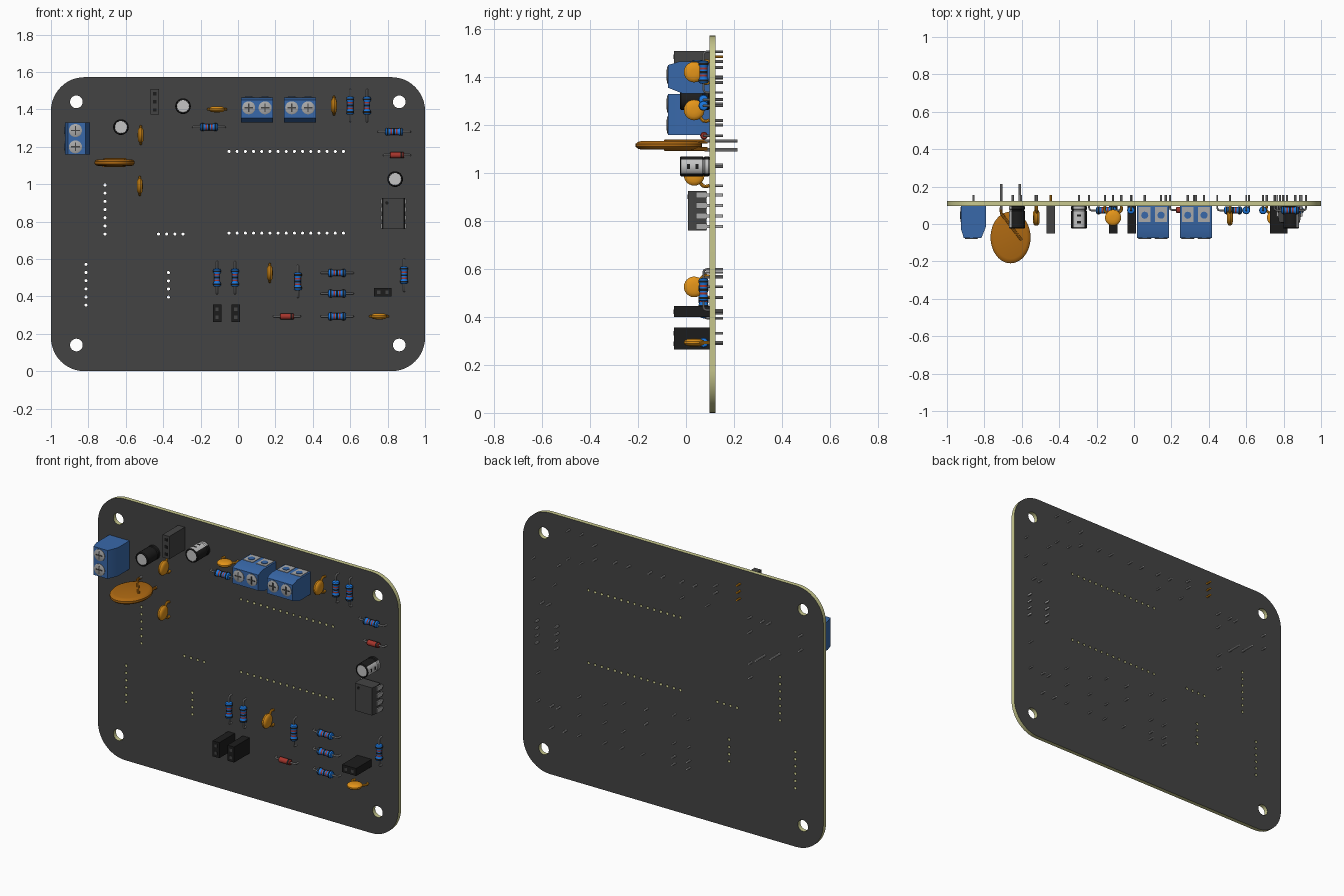
import bpy, bmesh, math
from mathutils import Matrix, Vector

if "Cube" in bpy.data.objects:
    bpy.data.objects.remove(bpy.data.objects["Cube"])

PALETTE = {
    "dark_grey": (.057, .057, .057), "cream": (.58, .58, .27),
    "terminal_blue": (.04, .14, .40), "resistor_blue": (.01, .19, .76),
    "orange": (.78, .30, .01), "amber_brown": (.42, .14, .006),
    "red": (.38, .035, .025), "silver": (.40, .40, .40),
    "black": (.012, .012, .012), "pale_grey": (.55, .55, .55)}
NAMES = list(PALETTE)
GREY, CREAM, TBLUE, RBLUE, ORANGE, AMBER, RED, SILVER, BLACK, PALE = range(10)
MATS = []
for label, rgb in PALETTE.items():
    m = bpy.data.materials.new(label)
    m.use_nodes = True
    m.diffuse_color = (*rgb, 1)
    m.node_tree.nodes["Principled BSDF"].inputs["Base Color"].default_value = (*rgb, 1)
    MATS.append(m)

FRONT = .097      # y of the board's front face
THICK = .025
PITCH = .0437     # pin spacing
TAIL = -.058      # how far pins reach behind the front face
T, R = Matrix.Translation, Matrix.Rotation
QUARTER = math.pi / 2
ALONG_X = R(QUARTER, 4, 'Y')
ALONG_Y = R(QUARTER, 4, 'X')


# Parts are built lying on the board: local z points out of its front face.
def finish(name, bm):
    bmesh.ops.recalc_face_normals(bm, faces=bm.faces)
    used = sorted({f.material_index for f in bm.faces})
    for f in bm.faces:
        f.material_index = used.index(f.material_index)
        f.smooth = True
    mesh = bpy.data.meshes.new(name)
    bm.to_mesh(mesh)
    bm.free()
    for i in used:
        mesh.materials.append(MATS[i])
    mesh.set_sharp_from_angle(angle=math.radians(38))
    return mesh


def place(mesh, x, z, turn=0):
    ob = bpy.data.objects.new(mesh.name, mesh)
    ob.matrix_world = T((x, FRONT, z)) @ ALONG_Y @ R(turn * QUARTER, 4, 'Z')
    bpy.context.collection.objects.link(ob)


def skin(bm, rings, mats):
    """Join rings of points; mats gives one colour per ring."""
    loops = [[bm.verts.new(p) for p in ring] for ring in rings]
    n = len(loops[0])
    for a, b, mat in zip(loops, loops[1:], mats):
        for i in range(n):
            j = (i + 1) % n
            bm.faces.new((a[i], a[j], b[j], b[i])).material_index = mat
    bm.faces.new(loops[0][::-1]).material_index = mats[0]
    bm.faces.new(loops[-1]).material_index = mats[-1]


def lathe(bm, profile, place_m=Matrix(), seg=16):
    """profile holds (radius, height, colour)."""
    angles = [2 * math.pi * i / seg for i in range(seg)]
    rings = [[place_m @ Vector((r * math.cos(a), r * math.sin(a), h)) for a in angles]
             for r, h, _ in profile]
    skin(bm, rings, [p[2] for p in profile])


def prism(bm, outline, half, mat):
    """Extrude a (y, z) outline along x."""
    skin(bm, [[(x, y, z) for y, z in outline] for x in (-half, half)], [mat, mat])


def box(bm, centre, size, mat):
    m = T(centre) @ Matrix.Diagonal((*size, 1))
    for v in bmesh.ops.create_cube(bm, size=1, matrix=m)["verts"]:
        for f in v.link_faces:
            f.material_index = mat


def wire(bm, points, radius, mat, y=0, seg=8):
    """Round tube through (x, z) points in a plane of constant y."""
    pts = [Vector((x, y, z)) for x, z in points]
    side, rings = Vector((0, 1, 0)), []
    for i, p in enumerate(pts):
        d = (pts[min(i + 1, len(pts) - 1)] - pts[max(i - 1, 0)]).normalized()
        up = d.cross(side)
        rings.append([p + radius * (math.cos(a) * side + math.sin(a) * up)
                      for a in (2 * math.pi * k / seg for k in range(seg))])
    skin(bm, rings, [mat] * len(rings))


def pins(bm, xs, mat=SILVER, y=0, top=.01):
    for x in xs:
        wire(bm, [(x, top), (x, TAIL)], .006, mat, y)


def axial_leads(bm, inner, reach, h):
    for s in (-1, 1):
        wire(bm, [(s * inner, h), (s * (reach - .012), h), (s * (reach - .003), h - .004),
                  (s * reach, h - .013), (s * reach, TAIL)], .005, SILVER)


# Circuit board: outline with mounting holes and rows of pin holes
W, H, CORNER = 1.0, .786, .18
curve = bpy.data.curves.new("circuit_board", 'CURVE')
curve.dimensions, curve.fill_mode, curve.extrude = '2D', 'BOTH', THICK / 2


def outline(points):
    s = curve.splines.new('POLY')
    s.points.add(len(points) - 1)
    for p, (x, y) in zip(s.points, points):
        p.co = (x, y, 0, 1)
    s.use_cyclic_u = True


def circle(x, z, r, seg):
    outline([(x + r * math.cos(2 * math.pi * i / seg),
              z - H + r * math.sin(2 * math.pi * i / seg)) for i in range(seg)])


edge = []
for k, (sx, sy) in enumerate([(1, 1), (-1, 1), (-1, -1), (1, -1)]):
    for i in range(13):
        a = (k + i / 12) * QUARTER
        edge.append((sx * (W - CORNER) + CORNER * math.cos(a),
                     sy * (H - CORNER) + CORNER * math.sin(a)))
outline(edge)
for x in (-.864, .862):
    for z in (.14, 1.44):
        circle(x, z, .034, 24)
for x, z, count, dx, dz in [(-.048, 1.175, 15, 1, 0), (-.048, .738, 15, 1, 0),
                            (-.711, .733, 7, 0, 1), (-.425, .733, 4, 1, 0),
                            (-.813, .353, 6, 0, 1), (-.372, .396, 4, 0, 1)]:
    for i in range(count):
        circle(x + i * dx * PITCH, z + i * dz * PITCH, .0085, 10)
helper = bpy.data.objects.new("board_curve", curve)
bm = bmesh.new()
bm.from_mesh(bpy.data.meshes.new_from_object(helper))
bpy.data.objects.remove(helper)
bmesh.ops.remove_doubles(bm, verts=bm.verts, dist=1e-5)
bmesh.ops.translate(bm, verts=bm.verts, vec=(0, 0, -THICK / 2))
bm.normal_update()
for f in bm.faces:
    f.material_index = GREY if abs(f.normal.z) > .5 else CREAM
place(finish("circuit_board", bm), 0, H)

# Resistors: dumbbell body with painted bands
bm = bmesh.new()
h = .024
half = [(.01, .048, RBLUE), (.018, .045, RBLUE), (.021, .039, BLACK), (.021, .030, RBLUE),
        (.017, .023, RBLUE), (.017, .019, RED), (.017, .011, RBLUE), (.017, .005, BLACK)]
body = [(r, -t, c) for r, t, c in half]
colours = [c for _, _, c in half][::-1]
body += [(r, t, c) for (r, t, _), c in zip(half[::-1], colours[1:] + [RBLUE])]
lathe(bm, body, T((0, 0, h)) @ ALONG_X)
axial_leads(bm, .046, .085, h)
resistor = finish("resistor", bm)
for x, z, turn in [(-.155, 1.305, 0), (.60, 1.42, 1), (.69, 1.42, 1), (.835, 1.28, 0),
                   (-.112, .50, 1), (-.016, .50, 1), (.32, .48, 1), (.53, .525, 0),
                   (.53, .415, 0), (.53, .293, 0), (.888, .513, 1)]:
    place(resistor, x, z, turn)

# Diodes
bm = bmesh.new()
lathe(bm, [(.012, -.038, RED), (.016, -.034, RED), (.016, .020, BLACK), (.016, .030, RED),
           (.016, .034, RED), (.012, .038, RED)], T((0, 0, .022)) @ ALONG_X)
axial_leads(bm, .036, .07, .022)
diode = finish("diode", bm)
place(diode, .262, .293)
place(diode, .85, 1.155)

# Ceramic capacitors: upright lens with bowed legs
bm = bmesh.new()
lens = [(.012, -.016), (.028, -.0145), (.038, -.010), (.043, -.004)]
lens += [(r, -t) for r, t in lens[::-1]]
lathe(bm, [(r, t, ORANGE) for r, t in lens], T((0, 0, .063)) @ ALONG_Y, 24)
for s in (-1, 1):
    wire(bm, [(s * .022, .040), (s * .036, .034), (s * .045, .025), (s * .047, .014),
              (s * .043, 0)], .007, ORANGE)
pins(bm, (-PITCH, PITCH), top=.002)
ceramic = finish("ceramic_capacitor", bm)
for x, z, turn in [(-.112, 1.40, 0), (.754, .293, 0), (.513, 1.42, 1),
                   (-.52, 1.262, 1), (-.525, .99, 1), (.17, .525, 1)]:
    place(ceramic, x, z, turn)

# Electrolytic capacitors: can with a pale stripe towards local +x
bm = bmesh.new()
lathe(bm, [(.038, 0, BLACK), (.042, .004, BLACK), (.042, .018, BLACK), (.038, .023, BLACK),
           (.042, .028, BLACK), (.042, .045, BLACK), (.042, .058, BLACK), (.042, .080, BLACK),
           (.042, .093, BLACK), (.042, .117, BLACK), (.038, .122, BLACK), (.034, .122, BLACK),
           (.033, .119, PALE)], seg=24)
bm.normal_update()
for f in bm.faces:
    c = f.calc_center_median()
    angle = abs(math.atan2(c.y, c.x))
    minus = angle < .3 and (.045 < c.z < .058 or .080 < c.z < .093)
    if abs(f.normal.z) < .9 and angle < .75 and c.z < .117 and not minus:
        f.material_index = PALE
pins(bm, (-PITCH / 2, PITCH / 2))
can = finish("electrolytic_capacitor", bm)
for x, z, turn in [(-.626, 1.305, 2), (-.294, 1.417, 1), (.84, 1.027, 0)]:
    place(can, x, z, turn)

# Screw terminals: wire openings face local +y
bm = bmesh.new()
prism(bm, [(-.067, 0), (-.067, .11), (-.042, .172), (.052, .172), (.067, .125), (.067, 0)],
      .0855, TBLUE)
for x in (-PITCH, PITCH):
    lathe(bm, [(.035, .168, SILVER), (.035, .175, SILVER), (.031, .177, SILVER)],
          T((x, .011, 0)), 20)
    for size in [(.046, .007, .004), (.007, .046, .004)]:
        box(bm, (x, .011, .1765), size, GREY)
    box(bm, (x, .067, .045), (.064, .006, .08), SILVER)
    lathe(bm, [(.019, -.073, TBLUE), (.019, -.066, TBLUE)],
          T((x, 0, .05)) @ ALONG_Y)
pins(bm, (-PITCH, PITCH))
terminal = finish("screw_terminal", bm)
for x, z, turn in [(.101, 1.397, 0), (.331, 1.397, 0), (-.858, 1.243, 1)]:
    place(terminal, x, z, turn)


# Pin sockets
def socket(name, count, shell, slot, pin):
    bm = bmesh.new()
    box(bm, (0, 0, .0735), (count * PITCH + .006, .045, .147), shell)
    xs = [(i - (count - 1) / 2) * PITCH for i in range(count)]
    for x in xs:
        box(bm, (x, 0, .147), (.018, .018, .003), slot)
    pins(bm, xs, pin)
    return finish(name, bm)


place(socket("three_pin_socket", 3, GREY, BLACK, ORANGE), -.445, 1.44, 1)
pair = socket("two_pin_socket", 2, BLACK, GREY, SILVER)
for x, z, turn in [(-.112, .31, 1), (-.013, .31, 1), (.775, .422, 0)]:
    place(pair, x, z, turn)

# Integrated circuit with four legs per side
bm = bmesh.new()
prism(bm, [(-.056, .012), (-.062, .05), (-.056, .089), (.056, .089), (.062, .05), (.056, .012)],
      .083, GREY)
lathe(bm, [(.009, .088, BLACK), (.009, .091, BLACK)], T((.058, .035, 0)))
for s in (-1, 1):
    for i in range(4):
        x = (i - 1.5) * PITCH
        box(bm, (x, s * .066, .033), (.026, .008, .046), SILVER)
        box(bm, (x, s * .066, (.01 + TAIL) / 2), (.011, .008, .01 - TAIL), SILVER)
place(finish("integrated_circuit", bm), .831, .842, 1)

# Varistor: large upright oval disc with a raised lead ridge
bm = bmesh.new()
coin = [(.088, -.018), (.100, -.014), (.107, -.006)]
coin += [(r, -t) for r, t in coin[::-1]]
lathe(bm, [(r, t, AMBER) for r, t in coin],
      T((0, 0, .169)) @ Matrix.Diagonal((1, 1, 1.29, 1)) @ ALONG_Y, 40)
for s in (-1, 1):
    wire(bm, [(s * .06, .185), (s * -.05, .04), (s * -.052, .008)], .008, AMBER, s * .016)
    wire(bm, [(s * -.05, .02), (s * -.05, -.118)], .007, SILVER, s * .018)
place(finish("varistor", bm), -.66, 1.115)
